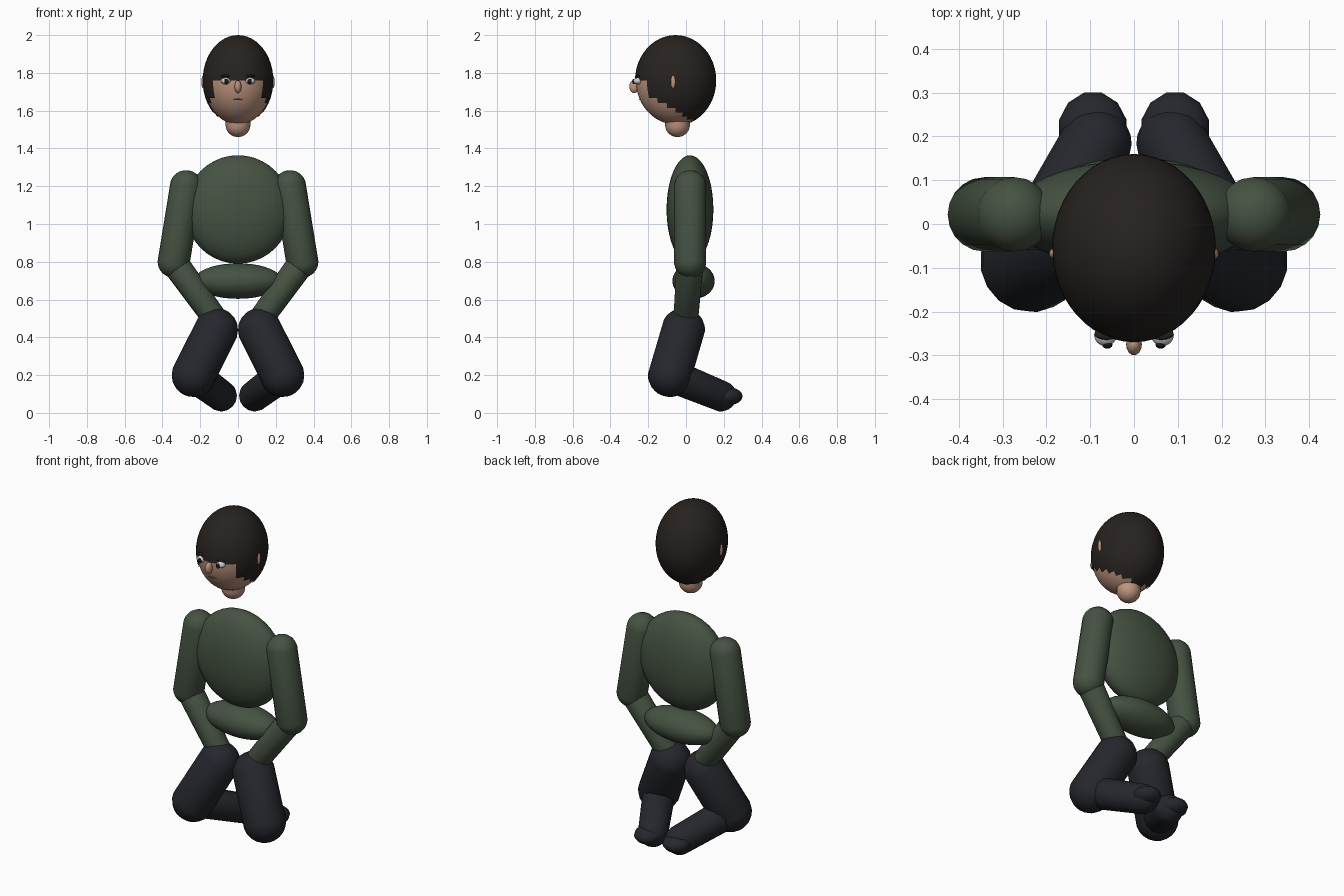
import bpy, bmesh, math
from mathutils import Vector, Matrix

if "Cube" in bpy.data.objects:
    bpy.data.objects.remove(bpy.data.objects["Cube"])


def material(name, rgb):
    m = bpy.data.materials.new(name)
    m.diffuse_color = (*rgb, 1)
    m.use_nodes = True
    m.node_tree.nodes["Principled BSDF"].inputs["Base Color"].default_value = m.diffuse_color
    return m


SKIN = material("skin", (0.52, 0.30, 0.21))
HAIR = material("dark_hair", (0.02, 0.016, 0.014))
GREEN = material("green_cloth", (0.06, 0.085, 0.055))
DARK = material("dark_cloth", (0.018, 0.02, 0.026))
WHITE = material("eye_white", (0.85, 0.85, 0.85))
BLACK = material("black", (0.01, 0.01, 0.01))
LIP = material("lip", (0.25, 0.10, 0.08))


def finish(name, bm, mat):
    bmesh.ops.recalc_face_normals(bm, faces=bm.faces)
    for f in bm.faces:
        f.smooth = True
    me = bpy.data.meshes.new(name)
    bm.to_mesh(me)
    bm.free()
    me.materials.append(mat)
    ob = bpy.data.objects.new(name, me)
    bpy.context.collection.objects.link(ob)
    return ob


def ellipsoid(name, c, r, mat, u=32, v=20, keep=None, turn=0):
    bm = bmesh.new()
    bmesh.ops.create_uvsphere(bm, u_segments=u, v_segments=v, radius=1)
    m = Matrix.Translation(c) @ Matrix.Diagonal((*r, 1)) @ Matrix.Rotation(turn, 4, 'Z')
    bm.transform(m)
    if keep:
        gone = [f for f in bm.faces if not keep(f.calc_center_median())]
        bmesh.ops.delete(bm, geom=gone, context='FACES')
    return finish(name, bm, mat)


def capsule(name, a, b, ra, rb, mat, u=16):
    # round-ended limb: a sphere split at its middle and stretched from a to b
    a, b = Vector(a), Vector(b)
    d = b - a
    bm = bmesh.new()
    bmesh.ops.create_uvsphere(bm, u_segments=u, v_segments=11, radius=1)
    k = 1 / math.cos(math.pi / 22)
    for p in bm.verts:
        r = rb if p.co.z > 0 else ra
        p.co = Vector((p.co.x * r * k, p.co.y * r * k,
                       p.co.z * r + (d.length if p.co.z > 0 else 0)))
    bm.transform(Matrix.Translation(a) @ d.to_track_quat('Z', 'Y').to_matrix().to_4x4())
    return finish(name, bm, mat)


# head, with a hair cap cut along a sloping hairline
ellipsoid("head", (0, -0.055, 1.76), (0.182, 0.21, 0.233), SKIN, 48, 24)


def hairline(p):
    return p.z > (1.76 if p.y < -0.2 else 1.69 - 0.63 * (p.y + 0.2))


ellipsoid("hair", (0, -0.055, 1.76), (0.187, 0.215, 0.24), HAIR, 48, 24, hairline)
capsule("neck", (0, -0.045, 1.525), (0, -0.045, 1.62), 0.065, 0.065, SKIN)
ellipsoid("nose", (0, -0.275, 1.727), (0.018, 0.025, 0.034), SKIN, 16, 10)
ellipsoid("mouth", (0, -0.241, 1.66), (0.026, 0.008, 0.004), LIP, 16, 8)

# trunk
ellipsoid("torso", (0, 0.021, 1.077), (0.282, 0.124, 0.287), GREEN)
ellipsoid("pelvis", (0, 0.04, 0.698), (0.235, 0.112, 0.094), GREEN)

# paired parts
for side, s in (("left", 1), ("right", -1)):
    def at(x, y, z):
        return (s * x, y, z)

    # face
    ellipsoid(side + "_ear", at(0.183, -0.068, 1.752), (0.011, 0.013, 0.035), SKIN, 16, 10)
    ellipsoid(side + "_eye", at(0.065, -0.254, 1.757), (0.026, 0.025, 0.018), WHITE, 16, 10)
    ellipsoid(side + "_pupil", at(0.061, -0.276, 1.755), (0.012, 0.009, 0.014), BLACK, 12, 8)
    ellipsoid(side + "_eyebrow", at(0.062, -0.252, 1.784), (0.029, 0.013, 0.007), HAIR, 16, 8)

    # arm
    elbow = at(0.34, 0.022, 0.80)
    capsule(side + "_upper_arm", at(0.275, 0.022, 1.2), elbow, 0.085, 0.085, GREEN, 20)
    capsule(side + "_forearm", elbow, at(0.13, 0.0, 0.51), 0.073, 0.066, GREEN)

    # folded leg
    knee = at(0.235, -0.085, 0.2)
    capsule(side + "_thigh", at(0.115, -0.015, 0.44), knee, 0.115, 0.116, DARK)
    capsule(side + "_shin", knee, at(0.088, 0.185, 0.09), 0.09, 0.082, DARK, 14)
    ellipsoid(side + "_foot", at(0.094, 0.215, 0.088), (0.08, 0.088, 0.05), DARK,
              12, 8, turn=math.pi / 12)
